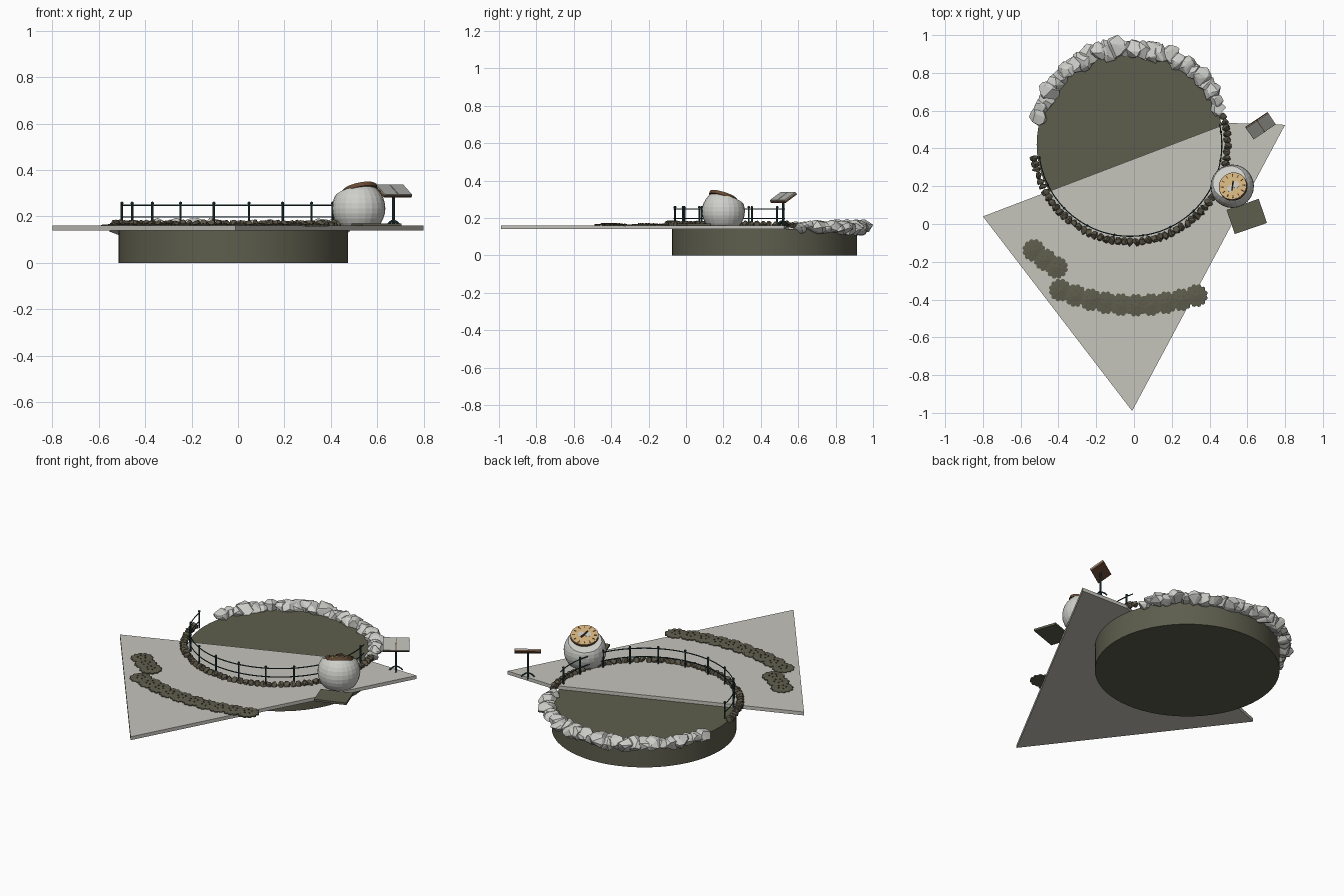
import bpy, bmesh, math, random
from mathutils import Vector, Matrix

random.seed(4)
if "Cube" in bpy.data.objects:
    bpy.data.objects.remove(bpy.data.objects["Cube"])


def material(name, *rgb):
    m = bpy.data.materials.new(name)
    m.use_nodes = True
    m.diffuse_color = (*rgb, 1)
    m.node_tree.nodes["Principled BSDF"].inputs["Base Color"].default_value = (*rgb, 1)
    return m


PAVING = material("pale paving", 0.56, 0.55, 0.50)
OLIVE = material("dark olive", 0.11, 0.11, 0.075)
KERB = material("brown stone", 0.10, 0.09, 0.06)
ROCK = material("white rock", 0.62, 0.62, 0.59)
IRON = material("dark teal iron", 0.02, 0.05, 0.05)
BRONZE = material("brown bronze", 0.14, 0.07, 0.035)
GOLD = material("pale gold", 0.62, 0.43, 0.20)
PANEL = material("grey panel", 0.42, 0.42, 0.39)

CENTRE = Vector((-0.02, 0.42, 0))
DECK = 0.16


def finish(name, bm, mat, matrix=None, smooth=False):
    me = bpy.data.meshes.new(name)
    bmesh.ops.recalc_face_normals(bm, faces=bm.faces[:])
    bm.to_mesh(me)
    bm.free()
    ob = bpy.data.objects.new(name, me)
    bpy.context.collection.objects.link(ob)
    me.materials.append(mat)
    if matrix:
        ob.matrix_world = matrix
    if smooth:
        bpy.ops.object.select_all(action='DESELECT')
        ob.select_set(True)
        bpy.context.view_layer.objects.active = ob
        bpy.ops.object.shade_smooth_by_angle()
    return ob


def add_cylinder(bm, pos, r, depth, sides=12, r2=None):
    bmesh.ops.create_cone(bm, cap_ends=True, segments=sides, radius1=r,
                          radius2=r if r2 is None else r2, depth=depth,
                          matrix=Matrix.Translation(pos))


def add_box(bm, pos, size, turn=0):
    bmesh.ops.create_cube(bm, size=1, matrix=Matrix.Translation(pos)
                          @ Matrix.Rotation(turn, 4, 'Z') @ Matrix.Diagonal((*size, 1)))


def on_ring(degrees, r, z):
    a = math.radians(degrees)
    return CENTRE + Vector((r * math.cos(a), r * math.sin(a), z))


def tube(name, paths, radius, mat):
    cu = bpy.data.curves.new(name, 'CURVE')
    cu.dimensions = '3D'
    cu.bevel_depth, cu.bevel_resolution = radius, 1
    for path in paths:
        s = cu.splines.new('POLY')
        s.points.add(len(path) - 1)
        for p, co in zip(s.points, path):
            p.co = (*co, 1)
    cu.materials.append(mat)
    ob = bpy.data.objects.new(name, cu)
    bpy.context.collection.objects.link(ob)


def add_rock(bm, pos, size, turn, points):
    # Angular rock: hull of points scattered on an ellipsoid
    rot = Matrix.Rotation(turn, 3, 'Z')
    verts = []
    for _ in range(points):
        d = Vector([random.gauss(0, 1) for _ in range(3)]).normalized()
        d = Vector([a * b for a, b in zip(d, size)]) * random.uniform(0.9, 1.1)
        verts.append(bm.verts.new(pos + rot @ d))
    out = bmesh.ops.convex_hull(bm, input=verts)
    loose = {v for v in out["geom_interior"] + out["geom_unused"]
             if isinstance(v, bmesh.types.BMVert)}
    bmesh.ops.delete(bm, geom=list(loose), context='VERTS')


# Round basin
bm = bmesh.new()
add_cylinder(bm, CENTRE + Vector((0, 0, 0.07)), 0.495, 0.14, 64)
finish("round_basin", bm, OLIVE, smooth=True)

# Paved terrace
bm = bmesh.new()
base = bm.faces.new([bm.verts.new((x, y, 0.14)) for x, y in
                     ((-0.8, 0.04), (-0.01, -0.99), (0.8, 0.525), (0.5, 0.535))])
up = bmesh.ops.extrude_face_region(bm, geom=[base])["geom"]
bmesh.ops.translate(bm, vec=(0, 0, DECK - 0.14),
                    verts=[v for v in up if isinstance(v, bmesh.types.BMVert)])
if not any(len(f.verts) == 4 and f.calc_center_median().z < 0.145 for f in bm.faces):
    bm.faces.new([v for v in bm.verts if v.co.z < 0.15])
finish("terrace", bm, PAVING)

# White rocks around the back rim
bm = bmesh.new()
for i in range(27):
    t = i / 26
    r = random.uniform(0.036, 0.05) + 0.012 * math.sin(math.pi * t)
    a = 22 + 141 * t
    add_rock(bm, on_ring(a, random.uniform(0.5, 0.525), random.uniform(0.142, 0.155)),
             (r * 1.05, r, r * 0.75), math.radians(a), 22)
finish("back_rocks", bm, ROCK)

# Small kerb stones around the front rim
bm = bmesh.new()
for i in range(54):
    a = 188 + 189 * i / 53
    add_rock(bm, on_ring(a, 0.515, 0.164), (0.023, 0.02, 0.022), math.radians(a), 24)
finish("kerb_stones", bm, KERB)

# Railing: posts with knobs, two curved rails
bm = bmesh.new()
for i in range(11):
    a = 188 + 18 * i
    add_cylinder(bm, on_ring(a, 0.485, 0.207), 0.005, 0.095, 8)
    bmesh.ops.create_uvsphere(bm, u_segments=8, v_segments=6, radius=0.007,
                              matrix=Matrix.Translation(on_ring(a, 0.485, 0.257)))
finish("railing_posts", bm, IRON, smooth=True)
tube("railing_rails", [[on_ring(188 + 185 * i / 60, 0.485, z) for i in range(61)]
                       for z in (0.198, 0.248)], 0.003, IRON)

# Flower beds: flat scalloped discs with small flowers
spots = [(-0.53, -0.14), (-0.47, -0.19), (-0.41, -0.23)]
spots += [(-0.39 + 0.08 * i, -0.43 + 0.08 * ((i - 5) / 5) ** 2) for i in range(10)]
leaves, flowers = bmesh.new(), bmesh.new()
for n, (x, y) in enumerate(spots):
    z = DECK + 0.001 * (n % 3)
    ring = []
    for k in range(36):
        a, r = math.tau * k / 36, 0.061 if k % 3 else 0.053
        ring.append((x + r * math.cos(a), y + r * math.sin(a)))
    low = [leaves.verts.new((*p, z - 0.004)) for p in ring]
    high = [leaves.verts.new((*p, z + 0.004)) for p in ring]
    top = leaves.verts.new((x, y, z + 0.009))
    leaves.faces.new(low[::-1])
    for k in range(36):
        j = (k + 1) % 36
        leaves.faces.new((low[k], low[j], high[j], high[k]))
        leaves.faces.new((high[k], high[j], top))
    for k in range(5):
        a = math.tau * k / 5 + n
        add_cylinder(flowers, (x + 0.022 * math.cos(a), y + 0.022 * math.sin(a), z + 0.008),
                     0.004, 0.006, 6)
finish("flower_bed_leaves", leaves, OLIVE)
finish("flower_bed_blooms", flowers, BRONZE)

# Stone ball carrying the dial
bm = bmesh.new()
bmesh.ops.create_uvsphere(bm, u_segments=24, v_segments=16, radius=0.115)
for z, normal in ((-0.075, (0, 0, -1)), (0.076, (-0.2, 0.3, 0.93))):
    cut = bmesh.ops.bisect_plane(bm, geom=bm.verts[:] + bm.edges[:] + bm.faces[:],
                                 plane_co=(0, 0, z), plane_no=normal, clear_outer=True)
    bmesh.ops.holes_fill(bm, edges=[e for e in cut["geom_cut"]
                                    if isinstance(e, bmesh.types.BMEdge)])
finish("dial_ball", bm, ROCK, Matrix.Translation((0.52, 0.2, 0.235)))

# Dial: tilted plate, face, hour marks, crescent and pointer
tilt = Vector((-0.2, 0.3, 0.93)).to_track_quat('Z', 'Y').to_matrix().to_4x4()
dial = Matrix.Translation((0.525, 0.198, 0.314)) @ tilt
bm = bmesh.new()
add_cylinder(bm, (0, 0, 0), 0.076, 0.016, 32)
finish("dial_plate", bm, BRONZE, dial)
bm = bmesh.new()
add_cylinder(bm, (0, 0, 0.009), 0.073, 0.004, 32)
finish("dial_face", bm, GOLD, dial)
bm = bmesh.new()
for i in range(12):
    a = math.tau * i / 12
    add_box(bm, (0.058 * math.cos(a), 0.058 * math.sin(a), 0.0115), (0.016, 0.005, 0.003), a)
add_box(bm, (0, 0, 0.017), (0.05, 0.004, 0.014), 0.9)
finish("dial_marks", bm, BRONZE, dial)
bm = bmesh.new()
for x in (-0.017, 0.017):
    add_cylinder(bm, (x, 0.005, 0.0115), 0.018, 0.002, 20)
finish("dial_inlay", bm, PAVING, dial)

# Floor plaque beside the ball
bm = bmesh.new()
add_box(bm, (0, 0, 0), (0.18, 0.135, 0.012))
finish("floor_plaque", bm, OLIVE, Matrix.Translation((0.597, 0.04, 0.164))
       @ Matrix.Rotation(math.radians(19), 4, 'Z'))

# Reading stand: post, curved feet, backing board and two panels
foot = Vector((0.67, 0.52, DECK))
bm = bmesh.new()
add_cylinder(bm, foot + Vector((0, 0, 0.07)), 0.006, 0.14, 10)
finish("stand_post", bm, IRON, smooth=True)
feet = []
for k in range(4):
    d = Vector((math.cos(k * math.pi / 2 + 0.59), math.sin(k * math.pi / 2 + 0.59), 0))
    feet.append([foot + d * (0.035 * t) + Vector((0, 0, 0.022 * (1 - t * t)))
                 for t in (0, 0.25, 0.5, 0.75, 1)])
tube("stand_feet", feet, 0.004, IRON)
board = (Matrix.Translation((0.67, 0.52, 0.31)) @ Matrix.Rotation(math.radians(34), 4, 'Z')
         @ Matrix.Rotation(math.radians(32), 4, 'X'))
bm = bmesh.new()
add_box(bm, (0, 0, -0.003), (0.142, 0.085, 0.01))
finish("stand_board", bm, BRONZE, board)
bm = bmesh.new()
for x in (-0.036, 0.036):
    add_box(bm, (x, 0, 0.005), (0.068, 0.083, 0.006))
finish("stand_panels", bm, PANEL, board)
